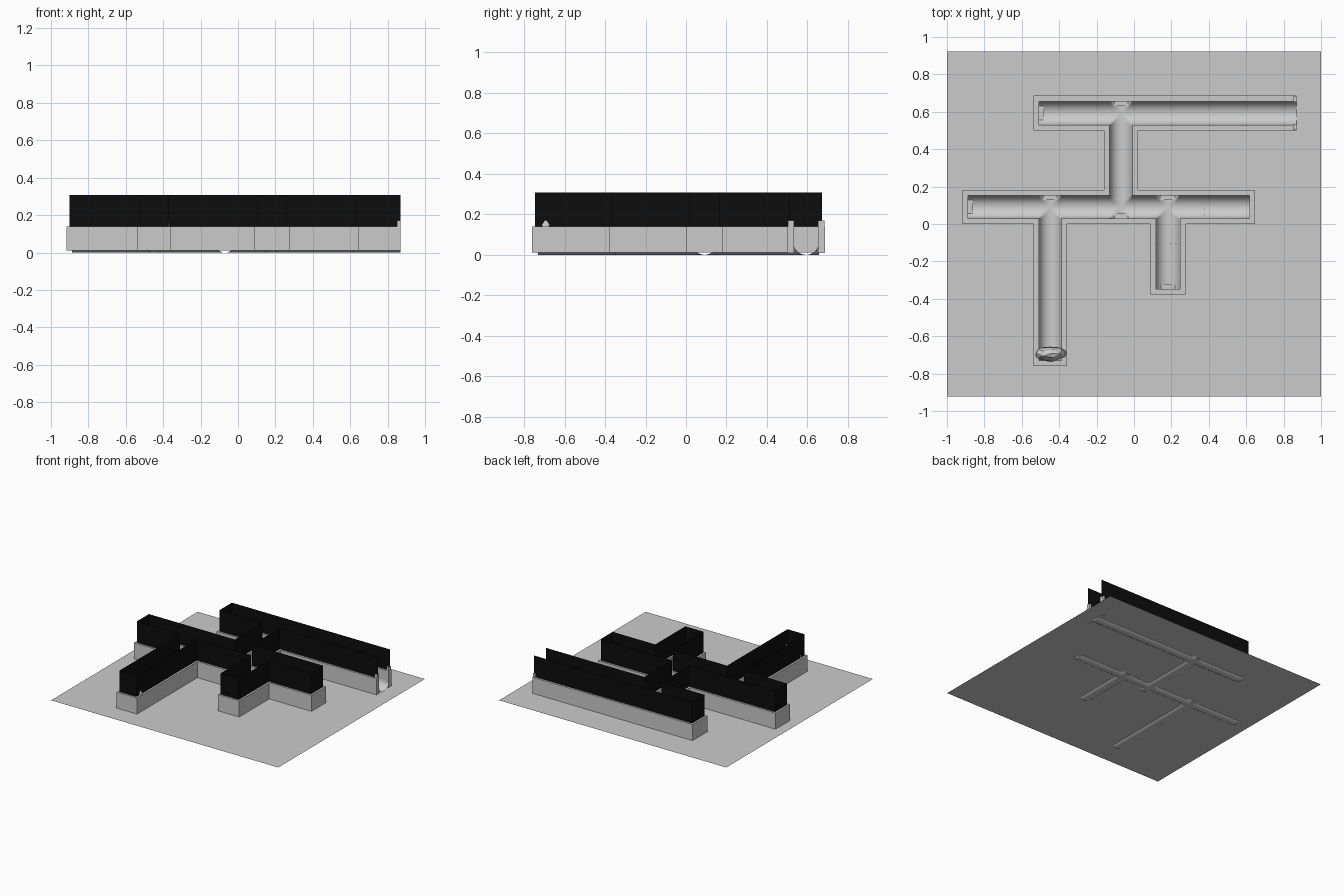
import bpy, bmesh, math, random

if "Cube" in bpy.data.objects:
    bpy.data.objects.remove(bpy.data.objects["Cube"])

# Corridor inner rectangles: x0, x1, y0, y1, axis
HALLS = [(-0.508, 0.87, 0.53, 0.656, 'x'),
         (-0.13, -0.008, 0.03, 0.656, 'y'),
         (-0.887, 0.617, 0.03, 0.153, 'x'),
         (-0.508, -0.387, -0.73, 0.153, 'y'),
         (0.117, 0.245, -0.348, 0.153, 'y')]
OPEN_X, BASE, RIM, TOP = 0.87, 0.012, 0.14, 0.308


def grown(d):
    return [(a - d, min(b + d, OPEN_X), c - d, e + d) for a, b, c, e, _ in HALLS]


def inside(x, y, rects):
    return any(r[0] < x < r[1] and r[2] < y < r[3] for r in rects)


def merge(vals):
    out = []
    for v in sorted(vals):
        if not out or v - out[-1] > 1e-5:
            out.append(v)
    return out


def plan(keep, cut=(), height=lambda x, y: 0, xs=(), ys=()):
    """Grid mesh covering the union of keep rectangles minus cut."""
    rects = list(keep) + list(cut)
    xs = merge([v for r in rects for v in r[:2]] + list(xs))
    ys = merge([v for r in rects for v in r[2:4]] + list(ys))
    bm, verts = bmesh.new(), {}

    def vert(i, j):
        if (i, j) not in verts:
            verts[i, j] = bm.verts.new((xs[i], ys[j], height(xs[i], ys[j])))
        return verts[i, j]

    for i in range(len(xs) - 1):
        for j in range(len(ys) - 1):
            mx, my = (xs[i] + xs[i + 1]) / 2, (ys[j] + ys[j + 1]) / 2
            if inside(mx, my, keep) and not inside(mx, my, cut):
                bm.faces.new([vert(i, j), vert(i + 1, j), vert(i + 1, j + 1), vert(i, j + 1)])
    return bm


def finish(bm, name, mat=None, smooth=False):
    me = bpy.data.meshes.new(name)
    bm.to_mesh(me)
    bm.free()
    ob = bpy.data.objects.new(name, me)
    bpy.context.collection.objects.link(ob)
    if mat:
        me.materials.append(mat)
    if smooth:
        for p in me.polygons:
            p.use_smooth = True
    return ob


def material(name, col):
    m = bpy.data.materials.new(name)
    m.diffuse_color = (*col, 1)
    m.use_nodes = True
    m.node_tree.nodes["Principled BSDF"].inputs["Base Color"].default_value = m.diffuse_color
    return m


def box(bm, x, y, z, sx, sy, sz):
    vs = bmesh.ops.create_cube(bm, size=1)['verts']
    bmesh.ops.scale(bm, vec=(sx, sy, sz), verts=vs)
    bmesh.ops.translate(bm, vec=(x, y, z), verts=vs)


black = material("black", (0.004, 0.004, 0.004))
gold = material("gold", (0.6, 0.4, 0.03))

# Ground sheet, open where the rounded floors dip below it
core = [(a + .025, b - .025 * (k == 'y'), c + .025, e - .025, k) for a, b, c, e, k in HALLS]
finish(plan([(-1, 1, -0.922, 0.922)], core, lambda x, y: BASE), "ground")


# Half-pipe corridor floors, merged at the junctions
def floor_z(x, y):
    best = 0.065
    for a, b, c, e, k in HALLS:
        if a - 1e-5 <= x <= b + 1e-5 and c - 1e-5 <= y <= e + 1e-5:
            t = 2 * (y - c) / (e - c) - 1 if k == 'x' else 2 * (x - a) / (b - a) - 1
            best = min(best, 0.0625 * (1 - math.sqrt(max(0, 1 - t * t))))
    return best


def samples(lo, hi, n=16):
    return [(lo + hi) / 2 - (hi - lo) / 2 * math.cos(math.pi * i / n) for i in range(n + 1)]


fx = [v for h in HALLS if h[4] == 'y' for v in samples(h[0], h[1])]
fy = [v for h in HALLS if h[4] == 'x' for v in samples(h[2], h[3])]
finish(plan(grown(0), (), floor_z, fx, fy), "corridor_floor", smooth=True)

# Low grey walls around the corridors
bm = plan(grown(0.03), grown(0), lambda x, y: BASE)
res = bmesh.ops.extrude_face_region(bm, geom=bm.faces[:])
bmesh.ops.translate(bm, vec=(0, 0, RIM - BASE),
                    verts=[g for g in res['geom'] if isinstance(g, bmesh.types.BMVert)])
bmesh.ops.recalc_face_normals(bm, faces=bm.faces[:])
bmesh.ops.dissolve_limit(bm, angle_limit=0.01, verts=bm.verts[:], edges=bm.edges[:])
finish(bm, "lower_wall")

# Thin black upper walls, open at the right end
bm = plan(grown(0.015), (), lambda x, y: RIM)
flat = bm.faces[:]
rim = [e for e in bm.edges if e.is_boundary
       and not all(v.co.x > OPEN_X - 1e-4 for v in e.verts)]
res = bmesh.ops.extrude_edge_only(bm, edges=rim)
bmesh.ops.translate(bm, vec=(0, 0, TOP - RIM),
                    verts=[g for g in res['geom'] if isinstance(g, bmesh.types.BMVert)])
bmesh.ops.delete(bm, geom=flat, context='FACES')
finish(bm, "upper_wall", black)

# Rough boulder blocking the front-left corridor
random.seed(4)
bm = bmesh.new()
bmesh.ops.create_icosphere(bm, subdivisions=2, radius=1)
for v in bm.verts:
    k = random.uniform(0.85, 1.05)
    v.co = (-0.447 + v.co.x * 0.09 * k, -0.693 + v.co.y * 0.043 * k, 0.12 + v.co.z * 0.11 * k)
finish(bm, "boulder")

# Doorway frame at the open right end
bm = bmesh.new()
for y in (0.518, 0.668):
    box(bm, 0.86, y, 0.09, 0.02, 0.03, 0.16)
finish(bm, "end_posts")

# Small barred gates
bm = bmesh.new()
for i in range(4):
    d = (i - 1.5) * 0.029
    box(bm, 0.181 + d, -0.103, 0.1, 0.004, 0.004, 0.17)
    box(bm, 0.375, 0.0915 + d, 0.1, 0.004, 0.004, 0.17)
finish(bm, "gate_bars", gold)
